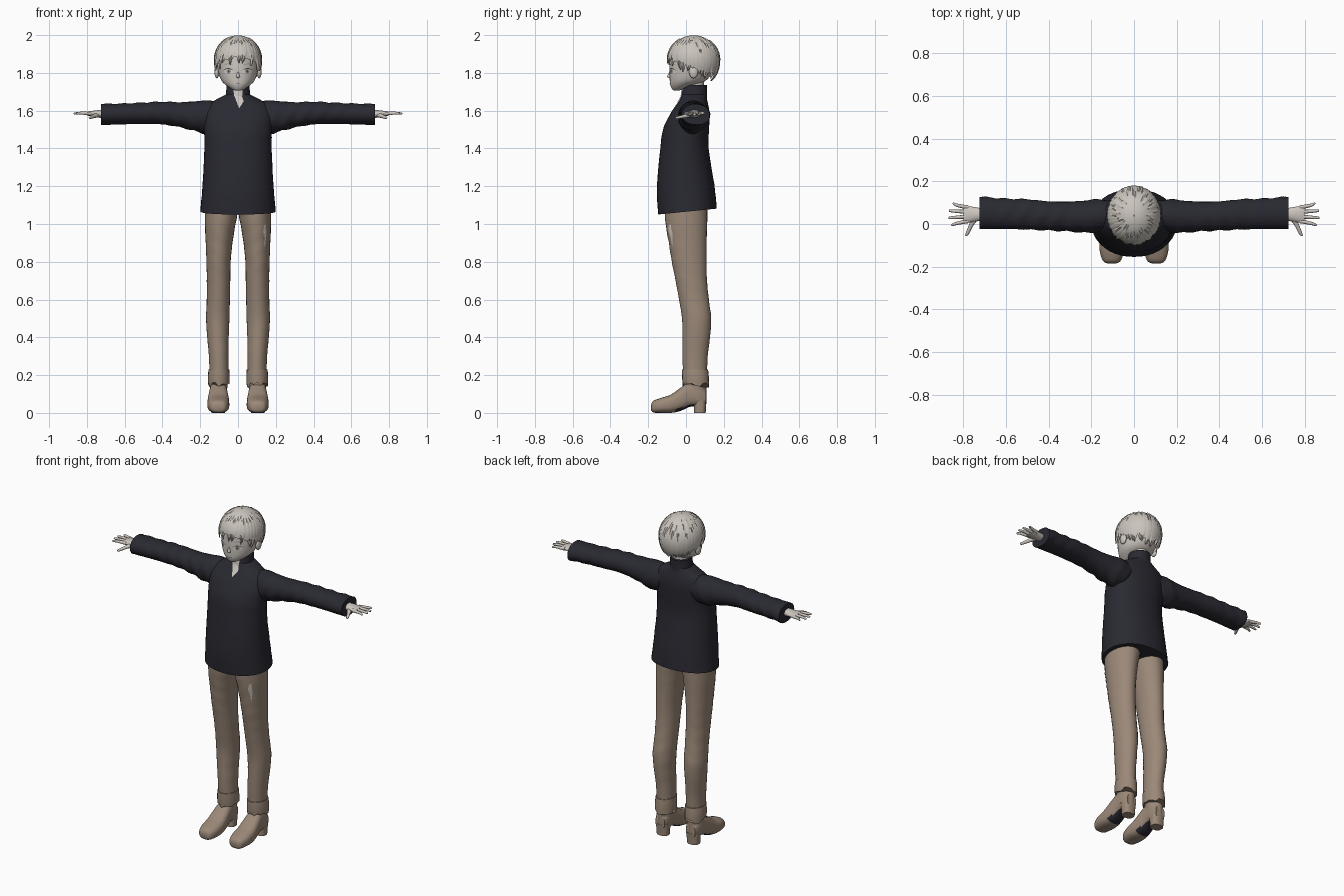
import bpy, bmesh, random
from math import sin, cos, pi, radians, tau
from mathutils import Vector
from mathutils.bvhtree import BVHTree

random.seed(4)
if "Cube" in bpy.data.objects:
    bpy.data.objects.remove(bpy.data.objects["Cube"])
parts = []


def material(name, r, g, b):
    m = bpy.data.materials.new(name)
    m.use_nodes = True
    m.diffuse_color = (r, g, b, 1)
    bsdf = m.node_tree.nodes["Principled BSDF"]
    bsdf.inputs["Base Color"].default_value = (r, g, b, 1)
    bsdf.inputs["Roughness"].default_value = 0.9
    return m


SKIN = material("pale skin", 0.61, 0.565, 0.52)
HAIR = material("pale ash hair", 0.59, 0.55, 0.5)
NAVY = material("dark navy wool", 0.022, 0.022, 0.031)
TAN = material("tan leather", 0.33, 0.25, 0.19)
WHITE = material("eye white", 0.72, 0.69, 0.65)
GREY = material("iris grey", 0.33, 0.3, 0.27)
DARK = material("lash dark", 0.06, 0.055, 0.05)


def finish(name, bm, *mats):
    mesh = bpy.data.meshes.new(name)
    bm.to_mesh(mesh)
    bm.free()
    for m in mats:
        mesh.materials.append(m)
    ob = bpy.data.objects.new(name, mesh)
    bpy.context.collection.objects.link(ob)
    parts.append(ob)
    return ob


def spline(rows, steps):
    """Catmull-Rom interpolation of section rows."""
    out = []
    for i in range(len(rows) - 1):
        p, q, r, s = (rows[min(max(i + k, 0), len(rows) - 1)] for k in (-1, 0, 1, 2))
        for j in range(steps):
            t = j / steps
            out.append([b + 0.5 * t * (c - a + t * (2*a - 5*b + 4*c - d + t * (3*(b - c) + d - a)))
                        for a, b, c, d in zip(p, q, r, s)])
    return out + [list(rows[-1])]


def loft(name, mat, axis, rows, side=1, seg=28, power=2.0, steps=4, wrinkle=0.0, shape=None):
    """Closed skin through oval sections: (position, centre 1, centre 2, radius 1, radius 2)."""
    bm = bmesh.new()
    rings = []
    for pos, c1, c2, r1, r2 in spline(rows, steps):
        ring = []
        for k in range(seg):
            a = tau * k / seg
            w = 1 + wrinkle * sin(pos * 75 + 2 * sin(a * 2)) * (0.5 + 0.5 * cos(a + pos * 9))
            u = c1 + r1 * w * abs(cos(a)) ** (2 / power) * (1 if cos(a) > 0 else -1)
            v = c2 + r2 * w * abs(sin(a)) ** (2 / power) * (1 if sin(a) > 0 else -1)
            co = {"x": (pos, u, v), "y": (u, pos, v), "z": (u, v, pos)}[axis]
            co = Vector(shape(*co) if shape else co)
            co.x *= side
            ring.append(bm.verts.new(co))
        rings.append(ring)
    for a, b in zip(rings, rings[1:]):
        for k in range(seg):
            bm.faces.new((a[k], a[(k + 1) % seg], b[(k + 1) % seg], b[k]))
    bm.faces.new(rings[0])
    bm.faces.new(rings[-1])
    bmesh.ops.recalc_face_normals(bm, faces=bm.faces)
    return finish(name, bm, mat)


def ball(name, mat, centre, radii):
    bm = bmesh.new()
    bmesh.ops.create_uvsphere(bm, u_segments=16, v_segments=10, radius=1)
    bmesh.ops.scale(bm, vec=radii, verts=bm.verts)
    bmesh.ops.translate(bm, vec=centre, verts=bm.verts)
    return finish(name, bm, mat)


def decal(name, mat, target, outline, lift=0.002):
    """Thin patch, drawn in x and z, laid on the front of the target."""
    tree = BVHTree.FromPolygons([v.co for v in target.data.vertices],
                                [p.vertices[:] for p in target.data.polygons])
    bm = bmesh.new()
    bm.faces.new([bm.verts.new((x, 0, z)) for x, z in outline])
    bmesh.ops.triangulate(bm, faces=bm.faces)
    bmesh.ops.subdivide_edges(bm, edges=bm.edges, cuts=4, use_grid_fill=True)
    for v in bm.verts:
        hit = tree.ray_cast(Vector((v.co.x, -1, v.co.z)), Vector((0, 1, 0)))[0]
        v.co.y = (hit.y if hit else 0) - lift
    bmesh.ops.recalc_face_normals(bm, faces=bm.faces)
    if sum(f.normal.y for f in bm.faces) > 0:
        bmesh.ops.reverse_faces(bm, faces=bm.faces)
    return finish(name, bm, mat)


def oval(x, z, w, h):
    return [(x + w * cos(tau * k / 14), z + h * sin(tau * k / 14)) for k in range(14)]


def arc(x, z, w, rise, thick):
    ts = [k / 4 - 1 for k in range(9)]
    top = [(x + w * t, z + rise * (1 - t * t) + thick * (1.1 - t * t)) for t in ts]
    return top + [(x + w * t, z + rise * (1 - t * t)) for t in reversed(ts)]


# Jacket body, with a hem that rises toward the back
def hem(x, y, z):
    return x, y, z + 0.1 * y * min(1, max(0, (1.3 - z) / 0.2))


jacket = loft("jacket_body", NAVY, "z", [
    (1.065, 0, 0.008, 0.2, 0.155), (1.2, 0, -0.002, 0.188, 0.152), (1.4, 0, -0.008, 0.178, 0.128),
    (1.5, 0, 0, 0.18, 0.122), (1.58, 0, 0.02, 0.184, 0.105), (1.63, 0, 0.033, 0.16, 0.085),
    (1.665, 0, 0.04, 0.105, 0.07), (1.685, 0, 0.043, 0.064, 0.066)],
    seg=40, power=2.15, wrinkle=0.006, shape=hem)
collar = loft("collar", NAVY, "z", [(1.66, 0, 0.042, 0.066, 0.068), (1.7, 0, 0.044, 0.063, 0.066),
                                    (1.735, 0, 0.047, 0.06, 0.064)], seg=32)
decal("open_neckline", SKIN, jacket, [(-0.02, 1.68), (0.022, 1.675), (0.03, 1.65), (0.006, 1.612), (-0.005, 1.645)], 0.004)
decal("open_collar", SKIN, collar, [(-0.026, 1.733), (0.026, 1.733), (0.022, 1.672), (-0.02, 1.672)], 0.003)
loft("neck", SKIN, "z", [(1.68, 0, 0.045, 0.05, 0.053), (1.74, 0, 0.045, 0.048, 0.05),
                         (1.79, 0, 0.045, 0.052, 0.055)])

# Head and face
head = loft("head", SKIN, "z", [
    (1.706, 0, -0.052, 0.014, 0.012), (1.715, 0, -0.042, 0.034, 0.032), (1.735, 0, -0.015, 0.064, 0.068),
    (1.76, 0, 0.01, 0.088, 0.096), (1.8, 0, 0.025, 0.103, 0.112), (1.85, 0, 0.035, 0.11, 0.122),
    (1.92, 0, 0.04, 0.105, 0.12), (1.97, 0, 0.04, 0.066, 0.08), (1.985, 0, 0.04, 0.02, 0.03)], seg=36)
loft("nose", SKIN, "z", [(1.772, 0, -0.083, 0.004, 0.005), (1.78, 0, -0.086, 0.01, 0.014),
                         (1.797, 0, -0.083, 0.006, 0.01), (1.82, 0, -0.078, 0.003, 0.004)], seg=12)
decal("mouth", DARK, head, arc(0, 1.744, 0.017, -0.002, 0.0025))
for s, label in ((1, "left"), (-1, "right")):
    decal(label + "_eye", WHITE, head, oval(s * 0.05, 1.807, 0.025, 0.014))
    decal(label + "_iris", GREY, head, oval(s * 0.049, 1.808, 0.011, 0.013), 0.003)
    decal(label + "_pupil", DARK, head, oval(s * 0.049, 1.809, 0.004, 0.006), 0.004)
    decal(label + "_lashes", DARK, head, arc(s * 0.051, 1.811, 0.028, 0.01, 0.004), 0.004)
    decal(label + "_brow", GREY, head, arc(s * 0.052, 1.84, 0.027, 0.006, 0.003))
    ball(label + "_ear", SKIN, (s * 0.112, 0.04, 1.805), (0.013, 0.024, 0.034))


# Hair: a cap plus layered pointed locks
def scalp(theta, phi, lift=0.0):
    spread = sin(phi) if phi < pi / 2 else sin(phi) ** 0.6
    return Vector(((0.122 + lift) * spread * sin(theta), 0.04 - (0.136 + lift) * spread * cos(theta),
                   1.87 + (0.129 + lift * 0.5) * cos(phi)))


def sheet(name, mat, rows, bm):
    grid = [[bm.verts.new(c) for c in row] for row in rows]
    for a, b in zip(grid, grid[1:]):
        for k in range(len(a) - 1):
            f = bm.faces.new((a[k], b[k], b[k + 1], a[k + 1]))
            f.normal_update()
            if f.normal.dot(f.calc_center_median() - Vector((0, 0.04, 1.87))) < 0:
                f.normal_flip()


bm = bmesh.new()
turns = [-pi + tau * k / 48 for k in range(49)]
sheet("cap", HAIR, [[scalp(t, radians(1 + (80 + 55 * abs(t) / pi) * j / 14)) for t in turns]
                    for j in range(15)], bm)
bmesh.ops.remove_doubles(bm, verts=bm.verts, dist=0.0002)
finish("hair_cap", bm, HAIR)


def lock(bm, theta, start, end, width, curl):
    rows = []
    for j in range(10):
        t = j / 9
        phi = radians(start + (end - start) * t)
        half = width * (0.25 + 1.5 * t if t < 0.5 else 2 * (1 - t) ** 0.75) / max(sin(phi), 0.45)
        mid = theta + curl * t * t
        rows.append([scalp(mid - half, phi, 0.001), scalp(mid, phi, 0.006), scalp(mid + half, phi, 0.001)])
    sheet("lock", HAIR, rows, bm)


bm = bmesh.new()
for k in range(15):
    a = -1.3 + 2.6 * k / 14
    lock(bm, a, random.uniform(18, 40), 97 + 24 * (a / 1.3) ** 2 + random.uniform(-5, 5),
         0.13, random.uniform(-0.25, 0.1))
finish("fringe_locks", bm, HAIR)
bm = bmesh.new()
for k in range(26):
    a = 1.45 + (tau - 2.9) * k / 25
    back = 1 - abs(a - pi) / 1.7
    lock(bm, a, random.uniform(25, 65), 112 + 34 * back ** 0.5 + random.uniform(-5, 5),
         0.16, random.uniform(-0.12, 0.12))
finish("back_locks", bm, HAIR)

for s, label in ((1, "left"), (-1, "right")):
    # Sleeve
    loft(label + "_sleeve", NAVY, "x", [
        (0.08, 0.045, 1.585, 0.055, 0.06), (0.16, 0.04, 1.568, 0.076, 0.086), (0.22, 0.035, 1.57, 0.076, 0.08),
        (0.3, 0.035, 1.578, 0.07, 0.067), (0.4, 0.038, 1.587, 0.068, 0.06), (0.5, 0.045, 1.586, 0.071, 0.057),
        (0.6, 0.048, 1.583, 0.071, 0.055), (0.725, 0.052, 1.58, 0.076, 0.056)], s, steps=6, wrinkle=0.05)
    # Hand with four fingers and a thumb
    loft(label + "_palm", SKIN, "x", [(0.7, 0.045, 1.583, 0.027, 0.022), (0.74, 0.045, 1.583, 0.033, 0.02),
                                      (0.785, 0.045, 1.584, 0.04, 0.013), (0.8, 0.045, 1.584, 0.036, 0.009)], s, 16)
    for k, tip in enumerate((0.857, 0.87, 0.868, 0.85)):
        y, dy = 0.014 + 0.021 * k, 0.012 * (k - 1.5)
        loft(label + "_finger_%d" % (k + 1), SKIN, "x",
             [(0.775, y, 1.584, 0.01, 0.01), (0.83, y + dy * 0.6, 1.587, 0.008, 0.008),
              (tip - 0.006, y + dy, 1.585, 0.006, 0.006), (tip, y + dy, 1.585, 0.002, 0.002)], s, 10)
    loft(label + "_thumb", SKIN, "y",
         [(-0.056, 0.787, 1.562, 0.003, 0.003), (-0.047, 0.782, 1.563, 0.008, 0.007),
          (-0.01, 0.765, 1.57, 0.011, 0.01), (0.035, 0.74, 1.58, 0.018, 0.014)], s, 10)
    # Trouser leg
    leg = loft(label + "_trouser_leg", TAN, "z", [
        (0.18, 0.1, 0.048, 0.05, 0.062), (0.3, 0.102, 0.048, 0.052, 0.067), (0.4, 0.106, 0.054, 0.057, 0.073),
        (0.5, 0.107, 0.056, 0.062, 0.077), (0.6, 0.104, 0.042, 0.061, 0.079), (0.7, 0.103, 0.028, 0.062, 0.083),
        (0.8, 0.103, 0.017, 0.064, 0.092), (0.9, 0.1, 0.009, 0.071, 0.1), (1, 0.094, 0.002, 0.081, 0.11),
        (1.09, 0.085, 0, 0.09, 0.115)], s, wrinkle=0.012)
    if s > 0:
        decal("left_trouser_tear", SKIN, leg, [(0.133, 0.96), (0.138, 0.99), (0.148, 1.0), (0.151, 0.95),
                                               (0.147, 0.92), (0.142, 0.875), (0.139, 0.92)], 0.003)

    # Turned boot cuff with a ragged lower edge
    def ragged(x, y, z):
        return x, y, z + (random.uniform(-0.018, 0.012) if z < 0.155 else 0)

    loft(label + "_boot_cuff", TAN, "z", [(0.15, 0.102, 0.052, 0.057, 0.07), (0.19, 0.102, 0.05, 0.058, 0.071),
                                          (0.23, 0.101, 0.048, 0.055, 0.069)], s, 20, steps=2, shape=ragged)
    # Boot: ankle, foot with raised arch, and heel
    loft(label + "_boot_ankle", TAN, "z", [(0.07, 0.104, 0.058, 0.044, 0.05), (0.13, 0.103, 0.05, 0.046, 0.058),
                                           (0.2, 0.101, 0.049, 0.047, 0.058)], s)
    profile = [(-0.184, 0.014, 0.045, 0.022), (-0.172, 0.002, 0.064, 0.042), (-0.13, 0, 0.08, 0.056),
               (-0.08, 0, 0.097, 0.058), (-0.03, 0.01, 0.132, 0.054), (0.02, 0.032, 0.165, 0.047),
               (0.07, 0.036, 0.16, 0.044), (0.105, 0.045, 0.12, 0.032)]
    foot = loft(label + "_boot_foot", TAN, "y", [(y, 0.104, (lo + hi) / 2, w, (hi - lo) / 2)
                                                 for y, lo, hi, w in profile], s, power=2.6)
    foot.data.materials.append(NAVY)
    for p in foot.data.polygons:
        if p.normal.z < -0.6 and -0.05 < p.center.y < 0.045:
            p.material_index = 1
    loft(label + "_boot_heel", TAN, "z", [(0, 0.104, 0.073, 0.036, 0.031), (0.03, 0.104, 0.074, 0.038, 0.032),
                                          (0.07, 0.104, 0.073, 0.04, 0.036)], s, power=2.6)

# Smooth shading with sharp edges kept
bpy.ops.object.select_all(action="DESELECT")
for ob in parts:
    ob.select_set(True)
bpy.context.view_layer.objects.active = parts[0]
bpy.ops.object.shade_smooth_by_angle(angle=radians(45))
